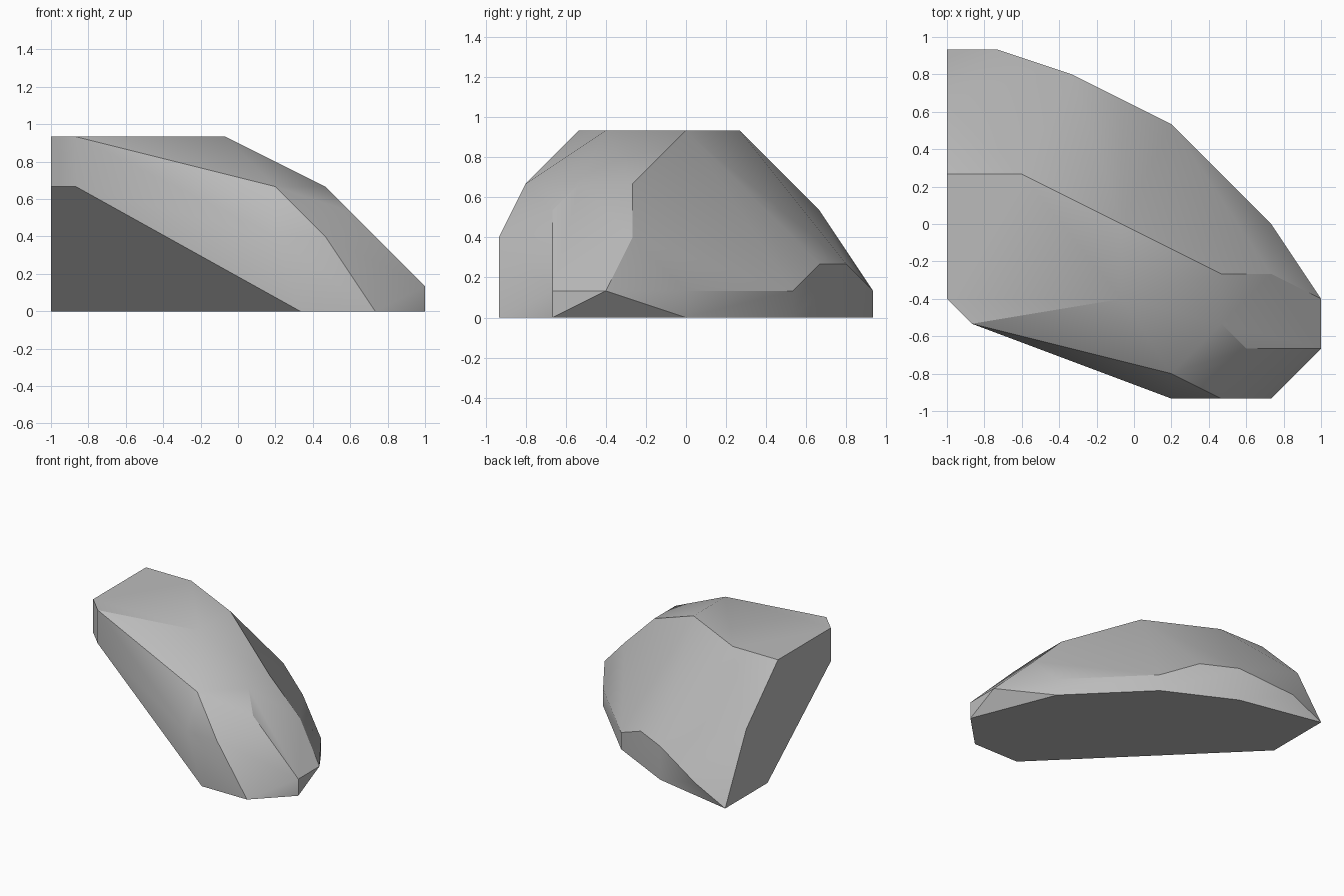
import bpy
import bmesh
import math

# Remove the default cube only
default_cube = bpy.data.objects.get("Cube")
if default_cube:
    bpy.data.objects.remove(default_cube, do_unlink=True)

UNIT = 2 / 15  # the boulder's corners sit on a coarse lattice

# Corner rings by height step: each entry is (x step, y step)
rings = {
    0: [(15, 2), (13, 0), (10, 0), (0, 10), (0, 14), (5, 13), (9, 11), (13, 7)],
    1: [(15, 2), (15, 4), (13, 7), (9, 11), (2, 14)],
    2: [(7, 12), (5, 13)],
    3: [(13, 5), (11, 0), (9, 0)],
    4: [(12, 2), (0, 12)],
    5: [(11, 3), (11, 5), (9, 1), (1, 3), (0, 4)],
    7: [(0, 4), (0, 9), (3, 9), (7, 7), (7, 4), (1, 3)],
}


def make_material(name, colour):
    material = bpy.data.materials.new(name)
    material.use_nodes = True
    material.diffuse_color = colour
    shader = next(n for n in material.node_tree.nodes if n.type == 'BSDF_PRINCIPLED')
    shader.inputs["Base Color"].default_value = colour
    return material


def make_boulder(name, rings, material):
    """Wrap a convex faceted skin round the corner rings."""
    bm = bmesh.new()
    for height, ring in rings.items():
        for x, y in ring:
            bm.verts.new(((x - 7.5) * UNIT, (y - 7) * UNIT, height * UNIT))
    bmesh.ops.convex_hull(bm, input=bm.verts[:])
    # Merge the triangles of each flat facet
    bmesh.ops.dissolve_limit(bm, angle_limit=math.radians(0.5),
                             verts=bm.verts[:], edges=bm.edges[:])
    bmesh.ops.recalc_face_normals(bm, faces=bm.faces[:])
    mesh = bpy.data.meshes.new(name)
    bm.to_mesh(mesh)
    bm.free()
    mesh.materials.append(material)
    boulder = bpy.data.objects.new(name, mesh)
    bpy.context.collection.objects.link(boulder)
    return boulder


# Boulder with soft shading over shallow edges and crisp main ridges
stone = make_material("stone_grey", (0.5, 0.5, 0.5, 1.0))
boulder = make_boulder("boulder", rings, stone)
bpy.ops.object.select_all(action='DESELECT')
boulder.select_set(True)
bpy.context.view_layer.objects.active = boulder
bpy.ops.object.shade_smooth_by_angle(angle=math.radians(30))
